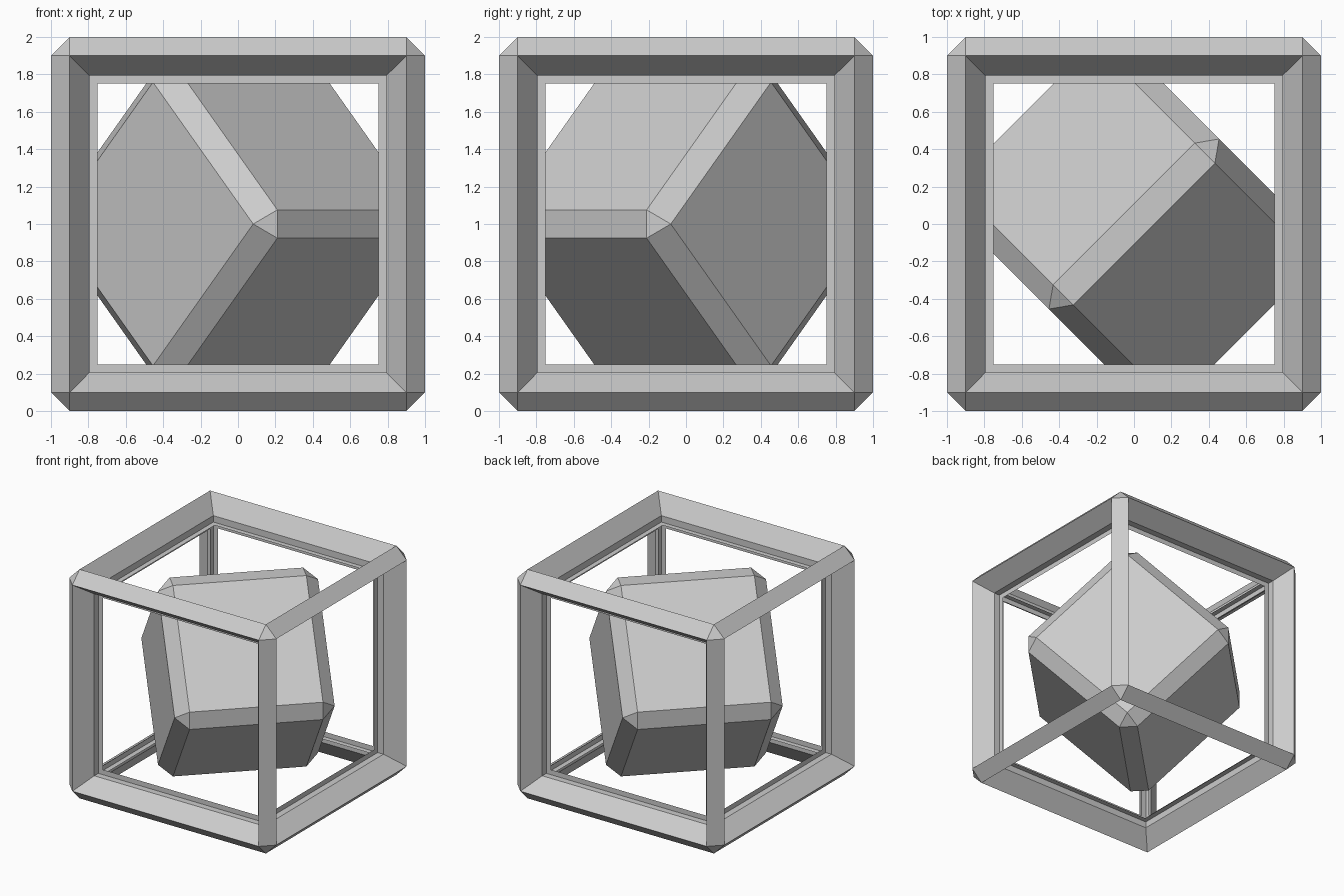
import bpy, bmesh
from math import pi
from mathutils import Matrix

if "Cube" in bpy.data.objects:
    bpy.data.objects.remove(bpy.data.objects["Cube"])


def chamfered_cube(half, width):
    bm = bmesh.new()
    bmesh.ops.create_cube(bm, size=2 * half)
    bmesh.ops.bevel(bm, geom=bm.edges[:], offset=width, offset_type='OFFSET',
                    segments=1, profile=0.5, affect='EDGES')
    return bm


def finish(bm, name):
    bmesh.ops.recalc_face_normals(bm, faces=bm.faces[:])
    mesh = bpy.data.meshes.new(name)
    bm.to_mesh(mesh)
    bm.free()
    obj = bpy.data.objects.new(name, mesh)
    obj.location = (0, 0, 1)
    bpy.context.collection.objects.link(obj)
    return obj


# Outer frame: chamfered cube with flared square openings in every side
bm = chamfered_cube(1.0, 0.1)
sides = [f for f in bm.faces if f.calc_area() > 1]
bmesh.ops.inset_individual(bm, faces=sides, thickness=0.15, depth=-0.15)
for f in sides:
    n = f.normal.copy()
    new = bmesh.ops.extrude_discrete_faces(bm, faces=[f])['faces'][0]
    bmesh.ops.translate(bm, verts=new.verts[:], vec=[round(c) * -0.1 for c in n])
    bm.faces.remove(new)
bmesh.ops.remove_doubles(bm, verts=bm.verts[:], dist=0.001)
finish(bm, "cube_frame")

# Inner block: chamfered cube standing on one edge, turned diagonally
bm = chamfered_cube(0.643, 0.107)
bm.transform(Matrix.Rotation(pi / 4, 4, 'Z') @ Matrix.Rotation(pi / 4, 4, 'X'))
finish(bm, "inner_cube")
